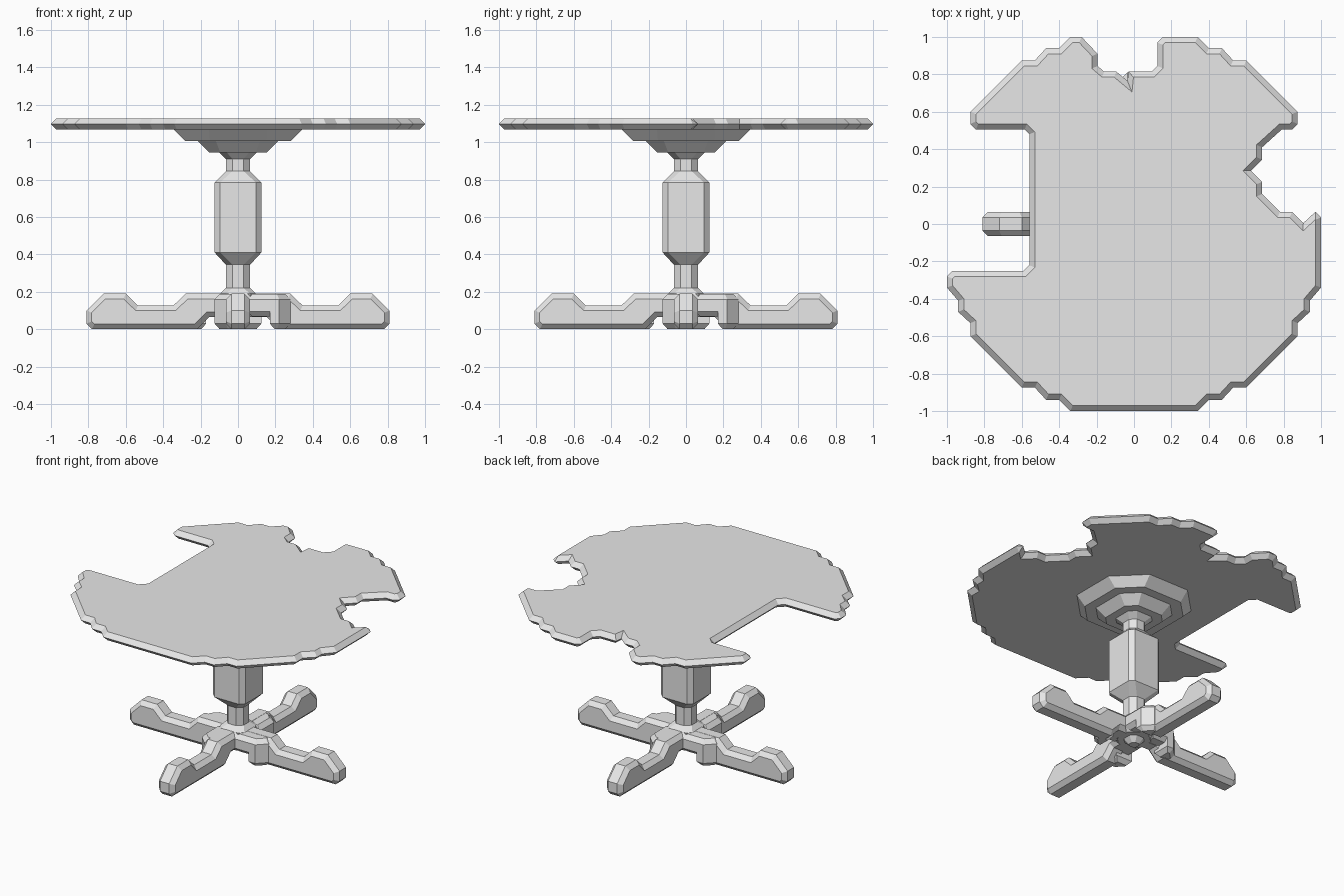
import bpy, bmesh
from math import pi
from mathutils import Vector, Matrix

cube = bpy.data.objects.get("Cube")
if cube:
    bpy.data.objects.remove(cube)

grey = bpy.data.materials.new("plain_grey")
grey.use_nodes = True
grey.diffuse_color = (0.8, 0.8, 0.8, 1)
grey.node_tree.nodes["Principled BSDF"].inputs["Base Color"].default_value = (0.8, 0.8, 0.8, 1)


def inset(points, d):
    """Mitred inward offset of a counter-clockwise outline."""
    result = []
    for i, p in enumerate(points):
        p = Vector(p)
        a = (p - Vector(points[i - 1])).normalized()
        b = (Vector(points[(i + 1) % len(points)]) - p).normalized()
        na, nb = Vector((-a.y, a.x)), Vector((-b.y, b.x))
        result.append(p + (na + nb) * d / max(1 + na.dot(nb), 0.4))
    return result


def stack(name, rings, matrix=Matrix()):
    """Join a stack of (outline, height) rings into a closed solid."""
    bm = bmesh.new()
    loops = [[bm.verts.new((p[0], p[1], z)) for p in pts] for pts, z in rings]
    n = len(loops[0])
    for low, high in zip(loops, loops[1:]):
        for i in range(n):
            j = (i + 1) % n
            bm.faces.new((low[i], low[j], high[j], high[i]))
    bm.faces.new(loops[0][::-1])
    bm.faces.new(loops[-1])
    bm.transform(matrix)
    bmesh.ops.recalc_face_normals(bm, faces=bm.faces)
    mesh = bpy.data.meshes.new(name)
    bm.to_mesh(mesh)
    bm.free()
    mesh.materials.append(grey)
    obj = bpy.data.objects.new(name, mesh)
    bpy.context.collection.objects.link(obj)
    return obj


def octagon(w, e):
    """Square of half-width w with corners cut to half-edge e."""
    return [(e, -w), (w, -e), (w, e), (e, w), (-e, w), (-w, e), (-w, -e), (-e, -w)]


def turned(name, *rings):
    return stack(name, [(octagon(w, e), z) for w, e, z in rings])


# Broken tabletop with a bevelled rim
rim = [(.34, -1), (.4, -.94), (.47, -.94), (.53, -.875), (.6, -.875), (.875, -.6),
       (.875, -.53), (.94, -.47), (.94, -.41), (1, -.34)]
front = [(-x, y) for x, y in reversed(rim)] + rim
right_break = [(1, .035), (.97, .065), (.905, .005), (.845, .065), (.78, .065), (.685, .16),
               (.685, .225), (.625, .285), (.685, .345), (.685, .41), (.79, .505),
               (.845, .505), (.875, .535)]
back_right = [(.875, .6), (.6, .875), (.53, .875), (.47, .94), (.4, .94), (.34, 1)]
back_break = [(.155, 1), (.125, .97), (.125, .845), (.095, .815), (-.03, .815),
              (-.035, .765), (-.095, .815), (-.16, .815), (-.195, .845), (-.195, .91)]
back_left = [(-.28, 1)] + [(-x, y) for x, y in reversed(back_right)]
left_break = [(-.875, .535), (-.845, .505), (-.585, .505), (-.56, .48),
              (-.56, -.22), (-.59, -.25), (-.97, -.25), (-1, -.28)]
outline = front + right_break + back_right + back_break + back_left[:1] + back_left[1:] + left_break
edge = inset(outline, .03)
stack("tabletop", [(edge, 1.067), (outline, 1.097), (edge, 1.127)])

# Stepped support and pillar
turned("upper_support", (.28, .15, 1.005), (.345, .155, 1.07))
turned("lower_support", (.065, .03, .91), (.1, .06, .945), (.155, .095, .945), (.22, .12, 1.01))
turned("pillar", (.095, .065, .18), (.095, .065, .19), (.065, .03, .22), (.065, .03, .345),
       (.125, .095, .41), (.125, .095, .785), (.065, .03, .845), (.065, .03, .92))

# Hub with a small tip below
turned("hub", (.095, .05, .065), (.125, .065, .095), (.125, .065, .16), (.095, .05, .19))
turned("hub_tip", (.03, .015, .03), (.065, .03, .07))

# Crossed feet, each bar a bevelled side profile
half = [(.155, .065), (.22, 0), (.78, 0), (.81, .03), (.81, .1), (.72, .19),
        (.6, .19), (.535, .127), (.345, .127), (.28, .19)]
profile = half + [(-x, z) for x, z in reversed(half)]
small = inset(profile, .028)
bar = [(small, -.063), (profile, -.035), (profile, .035), (small, .063)]
for name, angle in (("side_feet", 0), ("front_back_feet", pi / 2)):
    stack(name, bar, Matrix.Rotation(angle, 4, 'Z') @ Matrix.Rotation(pi / 2, 4, 'X'))

# Thickened brace along one flank of every foot
brace = [(.05, -.125), (.22, -.125), (.28, -.065), (.28, 0), (.05, 0)]
block = [(.17, -.125)] + brace[1:4] + [(.17, 0)]
for k, side in enumerate(("left", "back", "right", "front")):
    turn = Matrix.Rotation(k * pi / 2, 4, 'Z')
    top = inset(brace, .028)
    stack(side + "_brace", [(top, .067), (brace, .095), (brace, .16), (top, .189)], turn)
    stack(side + "_brace_foot", [(inset(block, .025), .002), (block, .03), (block, .11)], turn)
